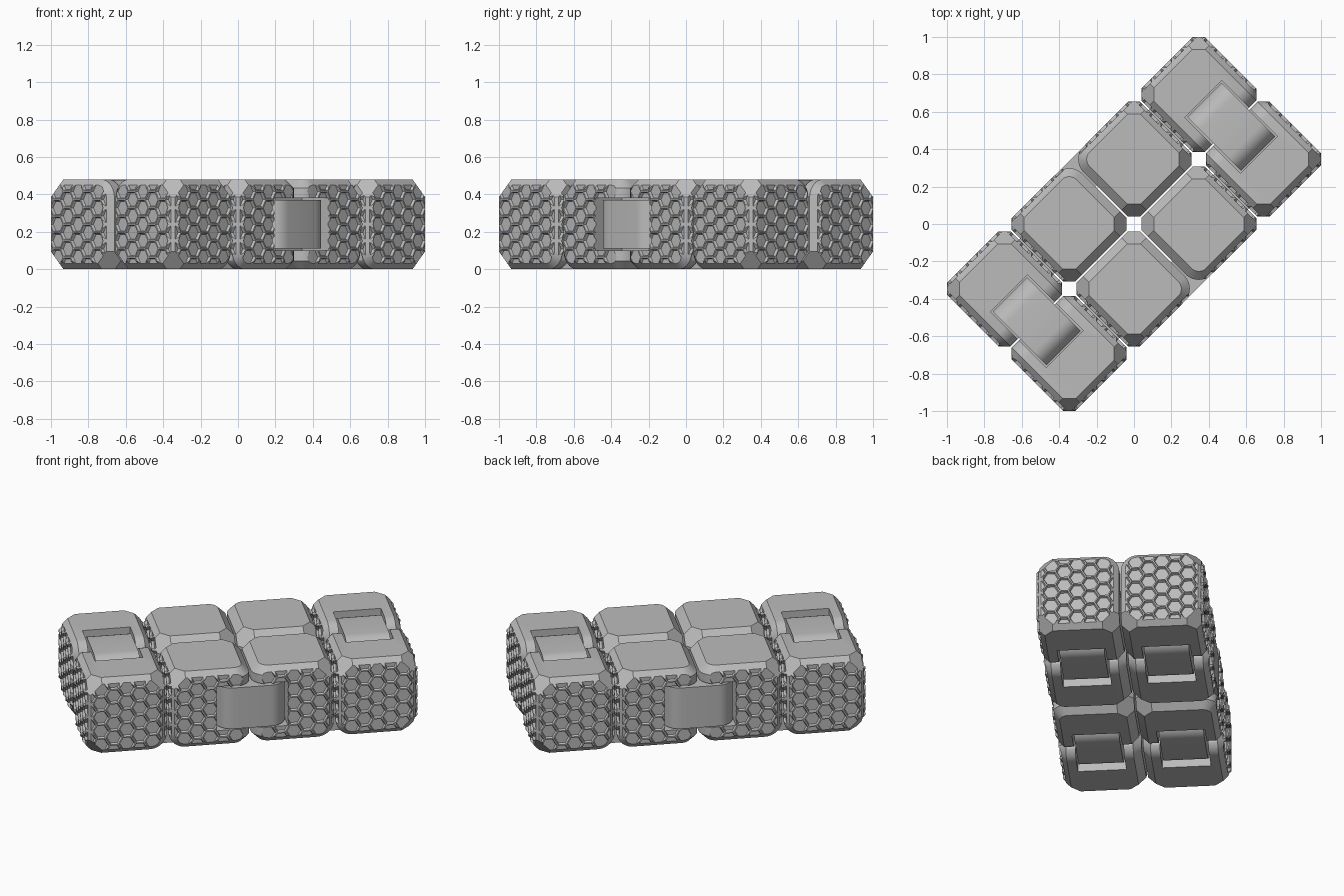
import bpy, bmesh, math
from mathutils import Vector, Matrix
from itertools import product

start = bpy.data.objects.get("Cube")
if start:
    bpy.data.objects.remove(start, do_unlink=True)

PITCH, HALF = 0.49, 0.24        # block spacing and half size
CHAMFER, ROUND = 0.045, 0.1     # plain edges and hinge edges
CELL = 0.088                    # honeycomb spacing
X, Y, Z = Vector((1, 0, 0)), Vector((0, 1, 0)), Vector((0, 0, 1))
TURN = Matrix.Rotation(math.radians(45), 4, 'Z')

grey = bpy.data.materials.new("plain grey")
grey.use_nodes = True
grey.diffuse_color = (0.5, 0.5, 0.5, 1)
bsdf = next(n for n in grey.node_tree.nodes if n.type == 'BSDF_PRINCIPLED')
bsdf.inputs["Base Color"].default_value = grey.diffuse_color


def frame(origin, along, normal):
    """Local axes: x along, z outward."""
    axes = Matrix((along, normal.cross(along), normal)).transposed().to_4x4()
    return Matrix.Translation(origin) @ axes


def loft(bm, matrix, low, high):
    """Closed solid between two rings of points."""
    rings = [[bm.verts.new(matrix @ Vector(p)) for p in ring] for ring in (low, high)]
    bm.faces.new(rings[0][::-1])
    bm.faces.new(rings[1])
    count = len(low)
    for k in range(count):
        m = (k + 1) % count
        bm.faces.new((rings[0][k], rings[0][m], rings[1][m], rings[1][k]))


def make_object(name, bm):
    bmesh.ops.recalc_face_normals(bm, faces=bm.faces[:])
    mesh = bpy.data.meshes.new(name)
    bm.to_mesh(mesh)
    bm.free()
    mesh.materials.append(grey)
    obj = bpy.data.objects.new(name, mesh)
    bpy.context.collection.objects.link(obj)
    return obj


def trim(bm, normal, reach):
    """Slice off everything beyond a plane."""
    bmesh.ops.bisect_plane(bm, geom=bm.verts[:] + bm.edges[:] + bm.faces[:], dist=1e-6,
                           plane_co=normal * (reach / normal.length_squared),
                           plane_no=normal, clear_outer=True)
    bmesh.ops.remove_doubles(bm, verts=bm.verts[:], dist=1e-5)
    bmesh.ops.holes_fill(bm, edges=bm.edges[:], sides=0)


def block_body(center, hinges):
    """Chamfered block with rounded hinge edges."""
    bm = bmesh.new()
    bmesh.ops.create_cube(bm, size=2 * HALF)
    keys = [tuple(a + b) for a, b in hinges]
    for s in product((-1, 0, 1), repeat=3):
        normal = Vector(s)
        if s.count(0) == 1 and tuple(normal) not in keys:
            trim(bm, normal, 2 * HALF - CHAMFER)
    for a, b in hinges:
        end = a.cross(b)
        for k in range(1, 9):
            t = math.radians(10 * k)
            n = a * math.cos(t) + b * math.sin(t)
            reach = (HALF - ROUND) * (math.cos(t) + math.sin(t)) + ROUND
            trim(bm, n, reach)
            for e in (end, -end):
                trim(bm, n + e, reach + HALF - CHAMFER)
    for s in product((-1, 1), repeat=3):
        corner = Vector(s)
        if not any(corner.dot(a) > 0 and corner.dot(b) > 0 for a, b in hinges):
            trim(bm, corner, 0.58)
    bmesh.ops.translate(bm, verts=bm.verts[:], vec=center)
    return bm


def honeycomb_cutter(center, normal):
    bm = bmesh.new()
    base = frame(center + normal * HALF, Z.cross(normal), normal)

    def ring(radius, z):
        return [(radius * math.cos(k * math.pi / 3), radius * math.sin(k * math.pi / 3), z)
                for k in range(6)]
    for col in range(-3, 4):
        for row in range(-3, 4):
            y = (row + 0.5 * (col % 2)) * CELL
            if abs(y) < HALF:
                cell = base @ Matrix.Translation((col * CELL * 0.866, y, 0))
                loft(bm, cell, ring(0.040, -0.015), ring(0.048, 0.004))
    return make_object("honeycomb_cutter", bm)


def slot_cutter(place):
    bm = bmesh.new()
    corners = [(-0.21, -0.14), (0.21, -0.14), (0.21, 0.14), (-0.21, 0.14)]
    loft(bm, place, [(*c, -0.21) for c in corners], [(*c, 0.05) for c in corners])
    return make_object("slot_cutter", bm)


def hinge_link(place):
    """Flat plate with half-round ends."""
    bm = bmesh.new()
    axis, r, steps = PITCH / 2 - HALF + ROUND, 0.098, 16
    outline = []
    for side in (1, -1):
        for k in range(steps + 1):
            t = math.pi * k / steps - math.pi / 2
            outline.append((side * (axis + r * math.cos(t)), side * r * math.sin(t) - ROUND))
    loft(bm, place, [(x, -0.13, z) for x, z in outline], [(x, 0.13, z) for x, z in outline])
    return make_object("hinge_link", bm)


# Hinge places: two on top, two on the long sides, four underneath
hinge_places = []
for s in (-1, 1):
    hinge_places.append(frame(Vector((1.5 * s * PITCH, 0, 2 * HALF)), Y, Z))
    hinge_places.append(frame(Vector((0, s * (PITCH / 2 + HALF), HALF)), X, Y * s))
    for t in (-1, 1):
        hinge_places.append(frame(Vector((s * PITCH, t * PITCH / 2, 0)), X, -Z))
slots = [slot_cutter(place) for place in hinge_places]
parts = [hinge_link(place) for place in hinge_places]

# Eight blocks with hinge slots and honeycomb sides
helpers = list(slots)
blocks = []
for i, j in product((-1.5, -0.5, 0.5, 1.5), (-0.5, 0.5)):
    center = Vector((i * PITCH, j * PITCH, HALF))
    su, sv = X * math.copysign(1, i), Y * math.copysign(1, j)
    if abs(i) > 1:
        hinges = [(-sv, Z), (-su, -Z)]
        patterned = [sv, su, -su]
    else:
        hinges = [(-su, sv), (su, -Z)]
        patterned = [sv, su]
    block = make_object("block", block_body(center, hinges))
    cutters = [honeycomb_cutter(center, n) for n in patterned]
    helpers += cutters
    for place, slot in zip(hinge_places, slots):
        gap = place.translation - center
        if max(abs(c) for c in gap) < HALF + 0.02:
            cutters.append(slot)
    for cutter in cutters:
        mod = block.modifiers.new("cut", 'BOOLEAN')
        mod.operation, mod.solver, mod.object = 'DIFFERENCE', 'EXACT', cutter
    blocks.append(block)

# Bake the cuts and drop the cutters
graph = bpy.context.evaluated_depsgraph_get()
for block in blocks:
    baked = bpy.data.meshes.new_from_object(block.evaluated_get(graph))
    block.modifiers.clear()
    block.data = baked
for helper in helpers:
    bpy.data.objects.remove(helper, do_unlink=True)

# Turn everything diagonal and shade
parts += blocks
bpy.ops.object.select_all(action='DESELECT')
for part in parts:
    part.data.transform(TURN)
    part.select_set(True)
bpy.context.view_layer.objects.active = parts[0]
bpy.ops.object.shade_smooth_by_angle(angle=math.radians(25))
